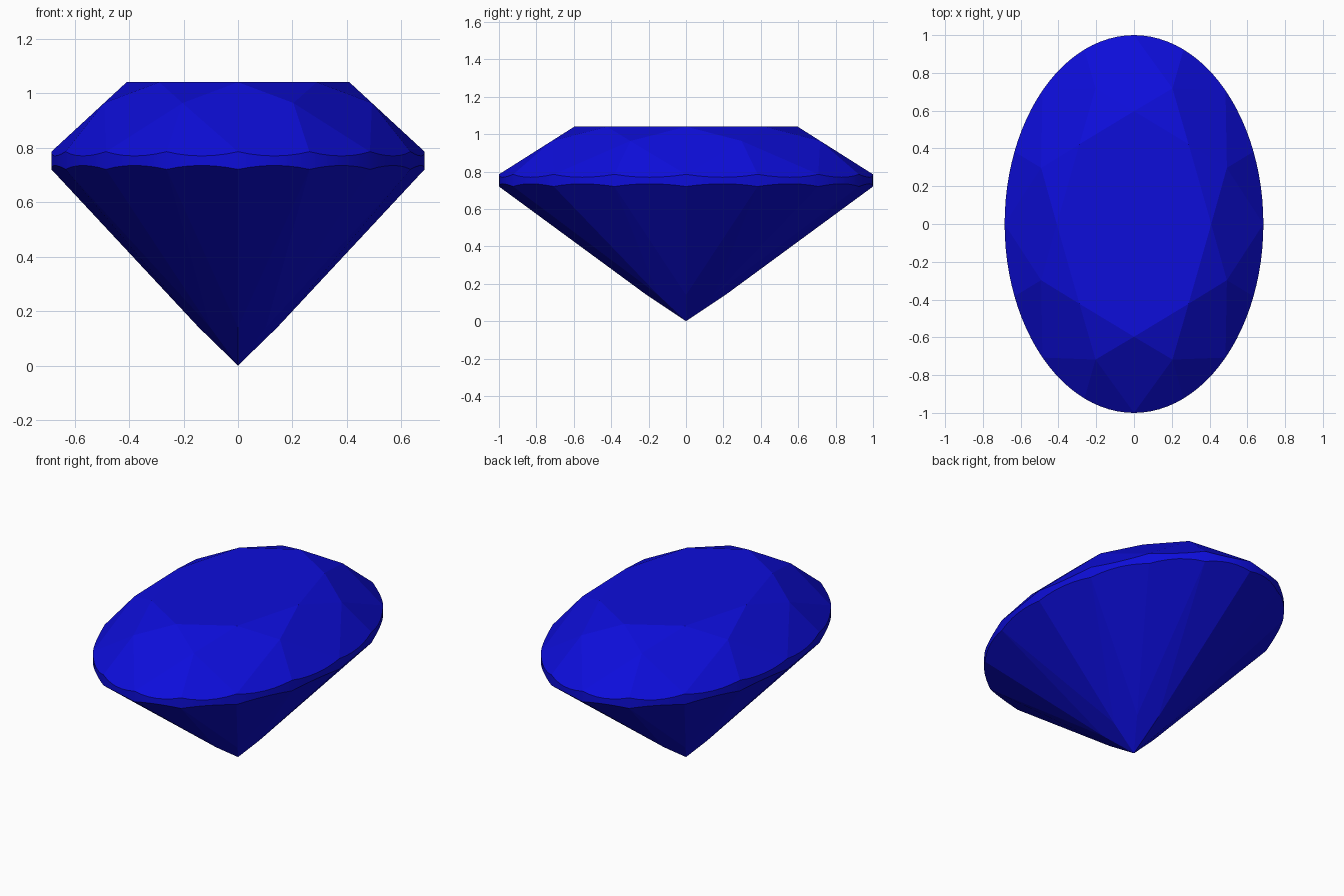
import bpy, bmesh, math
from mathutils import Vector

if "Cube" in bpy.data.objects:
    bpy.data.objects.remove(bpy.data.objects["Cube"])

SX = 0.685                      # oval width relative to length
STEP = math.radians(22.5)       # one sixteenth of the stone
N = 6                           # girdle segments per sixteenth
Z_TABLE, Z_UP, Z_LOW = 1.04, 0.785, 0.72
R_TABLE, R_STAR, R_PAV = 0.597, 0.777, 0.21


def pt(r, a, z):
    return Vector((r * math.cos(a), r * math.sin(a), z))


def rim(inner, a0, a1, z):
    """Arc where the round girdle cuts the plane of a girdle facet."""
    p, q = pt(1, a0, z), pt(1, a1, z)
    n = (p - inner).cross(q - inner)
    arc = []
    for i in range(N + 1):
        v = pt(1, a0 + (a1 - a0) * i / N, 0)
        v.z = p.z - (n.x * (v.x - p.x) + n.y * (v.y - p.y)) / n.z
        arc.append(v)
    return arc


bm = bmesh.new()


def face(points, smooth=False):
    f = bm.faces.new([bm.verts.new((p.x * SX, p.y, p.z)) for p in points])
    f.smooth = smooth


# Heights that keep the kite facets planar
z_star = Z_TABLE - (R_STAR * math.cos(STEP) - R_TABLE) / (1 - R_TABLE) * (Z_TABLE - Z_UP)
z_pav = Z_LOW * R_PAV * math.cos(STEP)
culet = Vector((0, 0, 0))

# Table
face([pt(R_TABLE, 2 * k * STEP, Z_TABLE) for k in range(8)])

for k in range(8):
    a = 2 * k * STEP
    t0, t1 = pt(R_TABLE, a, Z_TABLE), pt(R_TABLE, a + 2 * STEP, Z_TABLE)
    s0, s1 = pt(R_STAR, a - STEP, z_star), pt(R_STAR, a + STEP, z_star)
    p0, p1 = pt(R_PAV, a, z_pav), pt(R_PAV, a + 2 * STEP, z_pav)
    # Crown star and kite
    face([t0, s1, t1])
    face([t0, s0, pt(1, a, Z_UP), s1])
    # Pavilion main
    face([culet, p1, pt(1, a + STEP, Z_LOW), p0])
    # Girdle facets above and below, and the girdle band between them
    for star, pav, b0 in ((s1, p0, a), (s1, p1, a + STEP)):
        up = rim(star, b0, b0 + STEP, Z_UP)
        low = rim(pav, b0, b0 + STEP, Z_LOW)
        face([star] + up)
        face([pav] + low)
        for i in range(N):
            face([low[i], low[i + 1], up[i + 1], up[i]], True)

bmesh.ops.remove_doubles(bm, verts=bm.verts, dist=1e-4)
bmesh.ops.recalc_face_normals(bm, faces=bm.faces)
mesh = bpy.data.meshes.new("oval_gem")
bm.to_mesh(mesh)
bm.free()

mat = bpy.data.materials.new("blue_gem")
mat.diffuse_color = (0.004, 0.004, 0.7, 1)
mat.use_nodes = True
mat.node_tree.nodes["Principled BSDF"].inputs["Base Color"].default_value = mat.diffuse_color
mesh.materials.append(mat)
gem = bpy.data.objects.new("oval_gem", mesh)
bpy.context.collection.objects.link(gem)
